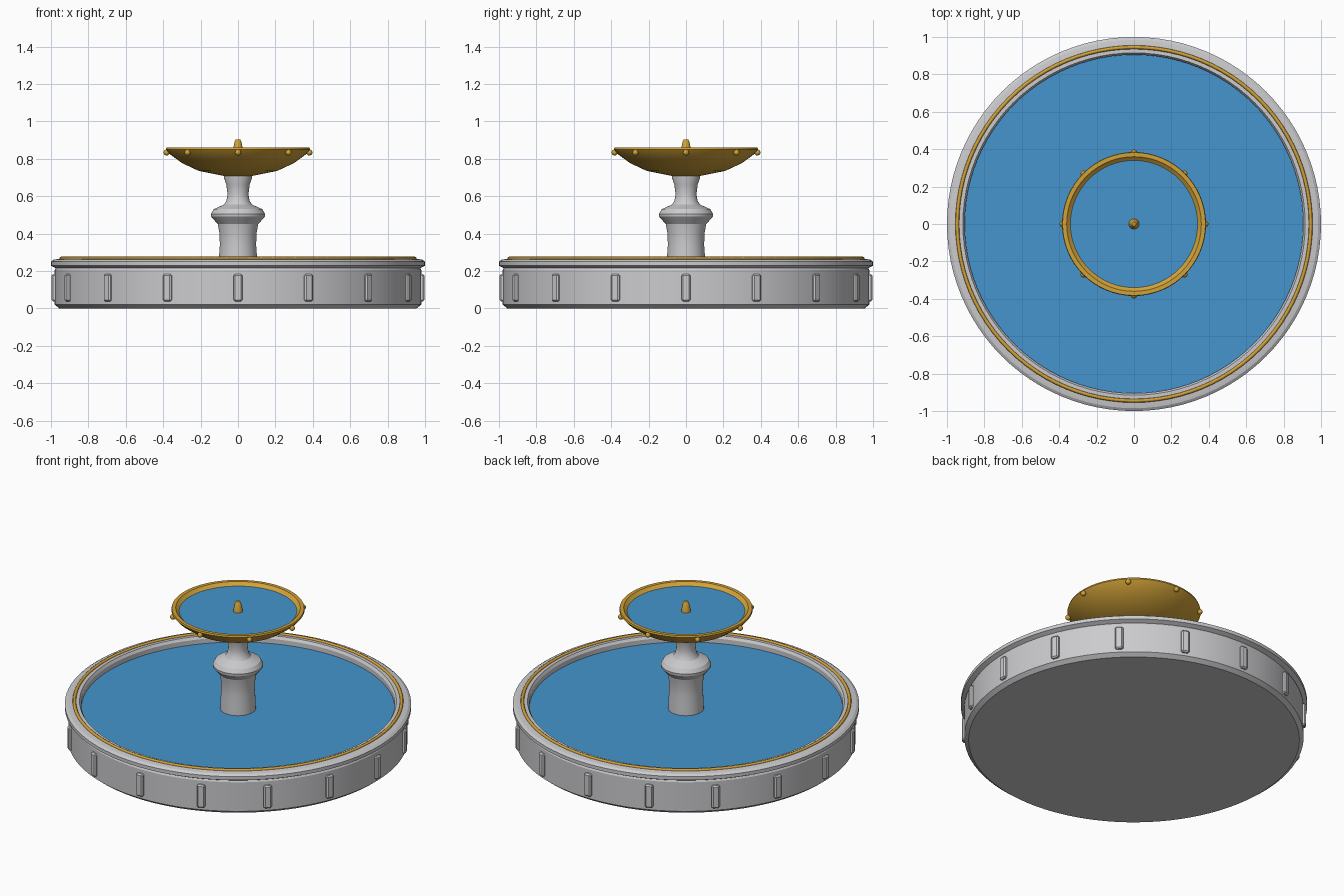
import bpy
import bmesh
from math import sin, cos, pi, tau, radians
from mathutils import Matrix, Vector

if "Cube" in bpy.data.objects:
    bpy.data.objects.remove(bpy.data.objects["Cube"], do_unlink=True)


def make_material(name, color, roughness):
    mat = bpy.data.materials.new(name)
    mat.use_nodes = True
    mat.diffuse_color = color
    shader = next(n for n in mat.node_tree.nodes if n.type == 'BSDF_PRINCIPLED')
    shader.inputs["Base Color"].default_value = color
    shader.inputs["Roughness"].default_value = roughness
    return mat


stone = make_material("pale_stone", (0.60, 0.60, 0.62, 1), 0.7)
gold = make_material("gold", (0.64, 0.36, 0.04, 1), 0.4)
water = make_material("blue_water", (0.06, 0.30, 0.62, 1), 0.2)


def finish(name, bm, mat, angle=30):
    bmesh.ops.recalc_face_normals(bm, faces=bm.faces)
    mesh = bpy.data.meshes.new(name)
    bm.to_mesh(mesh)
    bm.free()
    mesh.materials.append(mat)
    obj = bpy.data.objects.new(name, mesh)
    bpy.context.collection.objects.link(obj)
    bpy.ops.object.select_all(action='DESELECT')
    obj.select_set(True)
    bpy.context.view_layer.objects.active = obj
    bpy.ops.object.shade_smooth_by_angle(angle=radians(angle))
    return obj


def lathe(name, profile, mat, steps=64, closed=False, angle=30):
    """Turn a (radius, height) profile around the z axis."""
    bm = bmesh.new()
    verts = [bm.verts.new((r, 0, z)) for r, z in profile]
    edges = [bm.edges.new(pair) for pair in zip(verts, verts[1:])]
    if closed:
        edges.append(bm.edges.new((verts[-1], verts[0])))
    bmesh.ops.spin(bm, geom=verts + edges, axis=(0, 0, 1), cent=(0, 0, 0),
                   angle=tau, steps=steps, use_duplicate=False)
    bmesh.ops.remove_doubles(bm, verts=bm.verts, dist=0.0002)
    return finish(name, bm, mat, angle)


# Basin with chamfered foot, overhanging rim and hollow inside
lathe("basin", [(0, 0), (0.955, 0), (0.98, 0.02), (0.98, 0.205), (0.975, 0.215),
                (1.0, 0.228), (1.0, 0.25), (0.985, 0.26), (0.95, 0.266),
                (0.915, 0.266), (0.905, 0.25), (0.905, 0.12), (0, 0.12)],
      stone, steps=96, angle=22)
lathe("basin_water", [(0, 0.22), (0.907, 0.22)], water, steps=96)

# Gold trim ring on the rim
ring = [(0.945 + 0.01 * cos(i * tau / 8), 0.266 + 0.01 * sin(i * tau / 8)) for i in range(8)]
lathe("rim_trim", ring, gold, steps=96, closed=True, angle=60)

# Raised ribs around the basin wall
RIBS = 16
for i in range(RIBS):
    bm = bmesh.new()
    bmesh.ops.create_cube(bm, size=1, matrix=Matrix.Diagonal((0.04, 0.048, 0.145, 1)))
    bmesh.ops.bevel(bm, geom=bm.edges[:], offset=0.008, segments=1, affect='EDGES')
    turn = Matrix.Rotation(i * tau / RIBS, 4, 'Z')
    bm.transform(turn @ Matrix.Translation((0.977, 0, 0.11)))
    finish(f"basin_rib_{i + 1}", bm, stone)

# Turned pedestal
lathe("pedestal", [(0, 0.2), (0.103, 0.2), (0.102, 0.27), (0.097, 0.34), (0.099, 0.40),
                   (0.108, 0.45), (0.143, 0.49), (0.145, 0.505), (0.13, 0.53),
                   (0.075, 0.555), (0.062, 0.575), (0.056, 0.61), (0.062, 0.66),
                   (0.075, 0.70), (0.075, 0.72), (0, 0.72)], stone, steps=48)

# Upper bowl, its water, beads and spout
lathe("upper_bowl", [(0, 0.708), (0.075, 0.708), (0.21, 0.735), (0.30, 0.777),
                     (0.365, 0.825), (0.385, 0.85), (0.382, 0.86), (0.36, 0.86),
                     (0.335, 0.835), (0.2, 0.77), (0, 0.75)], gold, angle=35)
lathe("upper_water", [(0, 0.84), (0.342, 0.84)], water)

BEADS = 8
for i in range(BEADS):
    a = i * tau / BEADS
    bm = bmesh.new()
    bmesh.ops.create_uvsphere(bm, u_segments=16, v_segments=10, radius=0.016)
    bm.transform(Matrix.Translation(Vector((0.382 * cos(a), 0.382 * sin(a), 0.833))))
    finish(f"bowl_bead_{i + 1}", bm, gold, 60)

lathe("spout", [(0, 0.82), (0.03, 0.82), (0.027, 0.85), (0.017, 0.894),
                (0.011, 0.903), (0, 0.903)], gold, steps=16)
